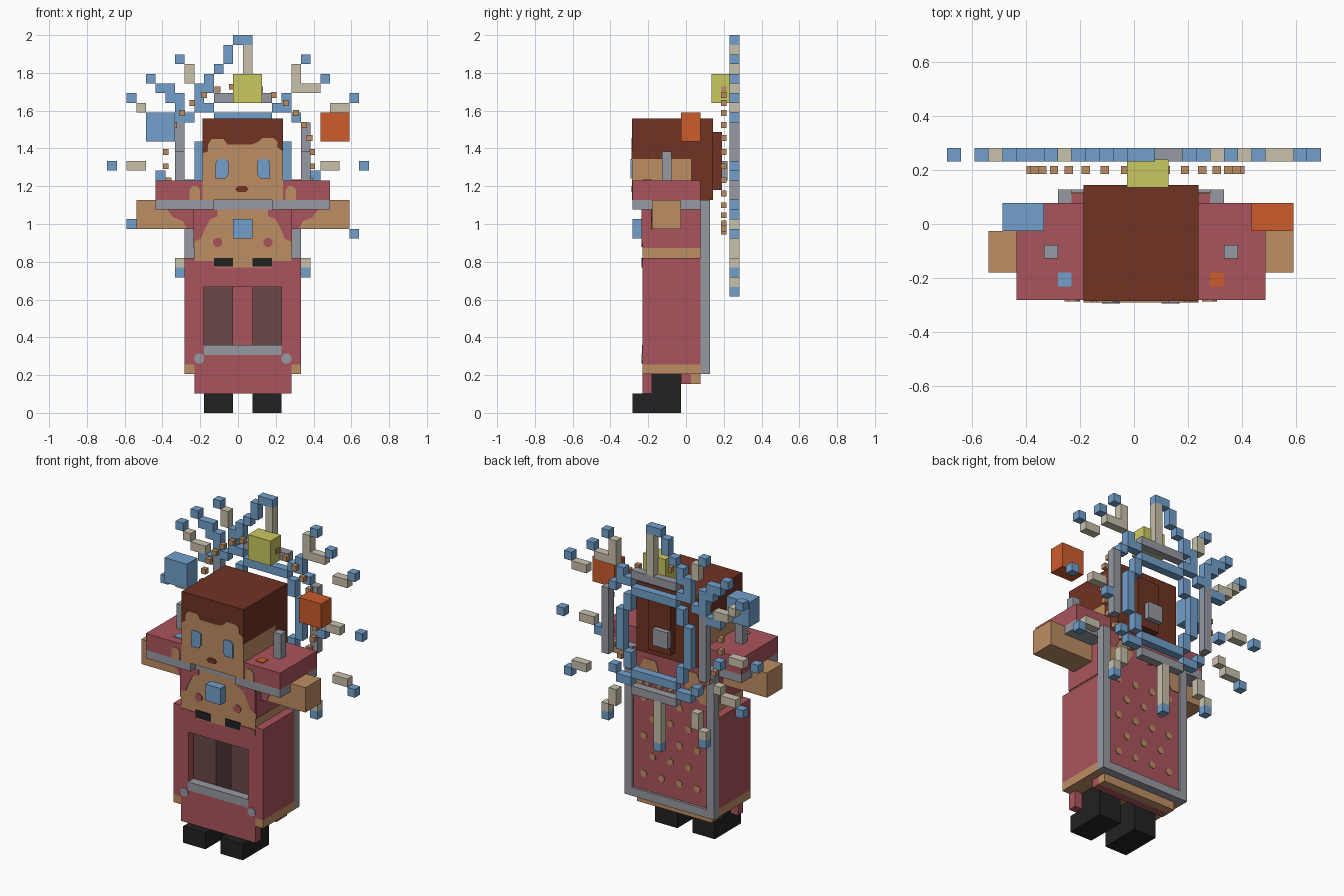
import bpy, math

if "Cube" in bpy.data.objects:
    bpy.data.objects.remove(bpy.data.objects["Cube"])

U = 2 / 39  # edge of one voxel


def lin(c):
    c /= 255
    return c / 12.92 if c <= 0.04045 else ((c + 0.055) / 1.055) ** 2.4


def colour(name, r, g, b):
    m = bpy.data.materials.new(name)
    m.diffuse_color = (lin(r), lin(g), lin(b), 1)
    m.use_nodes = True
    m.node_tree.nodes["Principled BSDF"].inputs["Base Color"].default_value = m.diffuse_color
    return m


RED = colour("robe red", 170, 85, 93)
TAN = colour("tan skin", 190, 142, 99)
BROWN = colour("hair brown", 112, 51, 34)
GREY = colour("steel grey", 151, 154, 162)
BLUE = colour("sky blue", 115, 160, 204)
BEIGE = colour("pale beige", 200, 193, 172)
YELLOW = colour("yellow", 202, 201, 97)
ORANGE = colour("orange", 204, 92, 44)
BLACK = colour("boot black", 34, 34, 34)
DARK = colour("trouser brown", 107, 72, 71)


def make(name, mat, verts, faces):
    me = bpy.data.meshes.new(name)
    me.from_pydata([((x + 0.5) * U, (y - 0.5) * U, z * U) for x, y, z in verts], [], faces)
    me.materials.append(mat)
    ob = bpy.data.objects.new(name, me)
    bpy.context.collection.objects.link(ob)


def boxes(name, mat, items, mirror=False):
    """Boxes in voxel units as (x0, x1, y0, y1, z0, z1)."""
    if mirror:
        items = items + [(-b, -a, *rest) for a, b, *rest in items]
    verts, faces = [], []
    for a, b, c, d, e, f in items:
        n = len(verts)
        verts += [(x, y, z) for z in (e, f) for x, y in ((a, c), (b, c), (b, d), (a, d))]
        faces += [tuple(n + i for i in q) for q in
                  ((3, 2, 1, 0), (4, 5, 6, 7), (0, 1, 5, 4), (1, 2, 6, 5), (2, 3, 7, 6), (3, 0, 4, 7))]
    make(name, mat, verts, faces)


def plates(name, mat, polys, y, t, mirror=False):
    """Thin flat shapes in the xz plane, from y to y + t."""
    if mirror:
        polys = polys + [[(-x, z) for x, z in p] for p in polys]
    verts, faces = [], []
    for p in polys:
        area = sum(p[i - 1][0] * p[i][1] - p[i][0] * p[i - 1][1] for i in range(len(p)))
        p = p if area > 0 else p[::-1]
        n, k = len(verts), len(p)
        verts += [(x, y, z) for x, z in p] + [(x, y + t, z) for x, z in p]
        faces += [tuple(range(n, n + k)), tuple(range(n + 2 * k - 1, n + k - 1, -1))]
        faces += [(n + i, n + k + i, n + k + (i + 1) % k, n + (i + 1) % k) for i in range(k)]
    make(name, mat, verts, faces)


def dot(x, z, r=0.5):
    return [(x + r * math.cos(a * math.pi / 4 + math.pi / 8),
             z + r * math.sin(a * math.pi / 4 + math.pi / 8)) for a in range(8)]


T = 0.1  # painted plate thickness in voxels

# Boots and legs
boxes("boots", BLACK, [(-4, -1, -5, 0, 0, 2), (-4, -1, -3, 0, 2, 4)], True)
boxes("legs", DARK, [(-4, -1, -3, 0, 4, 15)], True)

# Robe shell with front opening
boxes("robe_sides", RED, [(-6, -5, -4, 2, 5, 16), (-5, -4, -4, -3, 6, 13)], True)
boxes("robe_front", RED, [(-5, 5, -4, -3, 13, 15)])
boxes("robe_back", RED, [(-5, 5, 1, 2, 5, 15), (-5, 5, 0, 1, 3, 4)])
boxes("apron", RED, [(-5, 5, -4, -3, 2, 6)])
boxes("apron_band", GREY, [(-4, 4, -4.05, -3, 6, 7)])
plates("apron_band_ends", GREY, [dot(-4.5, 5.6, 0.55)], -4.08, 0.08, True)
boxes("robe_hem", TAN, [(-6, -5, -4, 2, 4, 5), (5, 6, -4, 2, 4, 5),
                        (-5, 5, -3, 2, 4, 5), (-5, 5, 1, 2, 3, 4)])

# Torso
boxes("torso", TAN, [(-5, 5, -4, 2, 15, 21)])
boxes("torso_sides", RED, [(-5 - T, -5, -4, 2, 17, 21)], True)
plates("lapels", RED, [[(-5, 21), (-2.6, 21), (-2.6, 20.3), (-3.4, 20), (-4, 18.8), (-4.3, 18), (-5, 17.7)],
                       dot(-2.6, 17.6), [(-5, 15), (-3, 15), (-3, 15.7), (-5, 15.7)]], -4 - T, T, True)
boxes("belt_pouches", BLACK, [(-3, -1, -4 - T, -4, 15.1, 16)], True)
boxes("pendant", BLUE, [(-1, 1, -5, -4, 18, 20)])

# Arms and shoulders
boxes("arms", TAN, [(-11, -5, -3, 0, 19, 22)], True)
plates("sleeves", RED, [[(-7.8, 21), (-5, 21), (-5, 19), (-5.8, 19), (-6.2, 19.8), (-7.2, 20.2)]],
       -3 - T, T, True)
boxes("shoulders", RED, [(-9, -3, -5, 2, 22, 24)], True)
boxes("shoulder_bands", GREY, [(-9, -3, -5, 2, 21, 22)], True)
boxes("collar", GREY, [(-3, 3, -4.1, 2, 21, 22)])
boxes("shoulder_spikes", GREY, [(-7, -6, -2, -1, 24, 27)], True)
plates("shoulder_spots", TAN, [[(-5.5, 22), (-4.4, 22), (-4.4, 23), (-4.7, 23.4), (-5.2, 23.4), (-5.5, 23)]],
       -5 - T, T, True)
boxes("left_shoulder_gem", BLUE, [(-6, -5, -4, -3, 24, 24 + T)])
boxes("right_shoulder_gem", ORANGE, [(5, 6, -4, -3, 24, 24 + T)])

# Head and hair
H = 4.15
boxes("face", TAN, [(-H, H, -5.05, 1, 22, 26.2)])
boxes("hair", BROWN, [(-H, H, -5.05, 3.3, 26.2, 30.4), (-H, H, 1, 3.3, 22, 26.2)])
boxes("hair_bun", BROWN, [(-1, 2, 3.3, 4.2, 23, 29)])
boxes("bun_clasp", GREY, [(-1, 1, 4.2, 4.8, 24, 26)])
plates("forehead", TAN, [[(-H, 26.1), (H, 26.1), (H, 27), (3.6, 27.4), (3.6, 28), (3.1, 28.4), (2, 28.4),
                          (1.6, 28), (0.9, 27.7), (-1.6, 27.7), (-2, 28.3), (-3.2, 28.3), (-3.6, 27.7),
                          (-3.6, 27), (-H, 26.8)]], -5.05 - T, T)
plates("eyes", BLUE, [[(-2.8, 24.2), (-1.8, 24.2), (-1.5, 24.6), (-1.5, 26), (-1.8, 26.2),
                       (-2.6, 26.2), (-2.8, 25.8)]], -5.25, 0.18, True)
plates("mouth", BROWN, [[(-0.5, 22.8), (0.3, 22.8), (0.6, 23.1), (0.3, 23.4), (-0.5, 23.4), (-0.8, 23.1)]],
       -5.05 - T, T)

# Cape with spotted panel and metal frame
boxes("cape_panel", RED, [(-5, 5, 2, 2.7, 5, 22)])
boxes("cape_frame_sides", GREY, [(-6, -5, 2, 3, 4, 22)], True)
boxes("cape_frame_bottom", GREY, [(-5, 5, 2, 3, 4, 5)])
spots = [dot(-3.6 + 2.4 * c + (r % 2) * 1.2, 7 + 2.3 * r, 0.42)
         for r in range(5) for c in range(4 - r % 2)]
plates("cape_spots", TAN, spots, 2.7, T)
plates("cape_patches", TAN, [[(-5, 17.5), (-4, 17.5), (-3.4, 18.5), (-2.2, 18.8), (-1.6, 20), (-2, 21),
                              (-3.5, 21), (-4, 20), (-5, 19.6)]], 2.7, T, True)

# Floating cubes
boxes("blue_cube", BLUE, [(-10, -7, 0, 2, 28, 31)])
boxes("orange_cube", ORANGE, [(8, 11, 0, 2, 28, 31)])
boxes("yellow_cube", YELLOW, [(-1, 2, 3.15, 5.15, 32, 35)])


# Sunburst behind the head
def flat(cells):
    return [(a, b, 5, 6, c, d) for a, b, c, d in cells]


boxes("halo_ring", GREY, flat([(-7, -6, 22, 30), (6, 7, 22, 30), (-3, 3, 32, 33), (-3, 3, 18, 19)]))
boxes("halo_ring_corners", BLUE, flat([(-6, -5, 30, 31), (-5, -3, 31, 32),
                                       (-6, -5, 20, 21), (-5, -3, 19, 20)]), True)
boxes("inner_ring_sides", BLUE, flat([(-5, -4, 23, 28), (-4, -3, 28, 30), (-4, -3, 21, 23)]), True)
boxes("inner_ring_bars", BLUE, flat([(-3, 3, 30, 31), (-3, 3, 20, 21)]))
boxes("ray_tips", BLUE, flat([
    (-1, 1, 38, 39), (-2, -1, 36, 38), (-3, -2, 35, 36), (-4, -3, 33, 35),
    (-7, -6, 36, 37), (-5, -4, 32, 34), (-10, -9, 34, 35), (-9, -7, 33, 34), (-8, -6, 32, 33),
    (-12, -11, 32, 33), (-9, -6, 29, 30), (-7, -6, 30, 32), (-14, -13, 25, 26), (-9, -8, 24, 25),
    (-12, -11, 19, 20), (-7, -6, 14, 15), (6, 7, 36, 37), (8, 9, 34, 35), (11, 12, 32, 33),
    (12, 13, 25, 26), (7, 8, 24, 25), (11, 12, 18, 19), (6, 7, 14, 15), (-1, 0, 12, 13),
    (4, 5, 32, 33)]))
boxes("ray_stems", BEIGE, flat([
    (0, 1, 33, 38), (-6, -5, 34, 36), (-11, -10, 31, 32), (-10, -8, 30, 31), (-12, -10, 25, 26),
    (-11, -9, 20, 21), (-9, -8, 21, 22), (-7, -6, 15, 16), (-6, -5, 16, 18), (-1, 0, 13, 18),
    (5, 6, 33, 36), (6, 8, 33, 34), (9, 11, 31, 32), (8, 10, 25, 26), (9, 11, 19, 20),
    (6, 7, 15, 16), (5, 6, 16, 18)]))

# Small beads circling in front of the sunburst
beads = []
for i in range(32):
    a = math.tau * (i + 0.5) / 32
    x, z = -0.4 + 7.6 * math.cos(a), 26.2 + 7.5 * math.sin(a)
    beads.append((x - 0.3, x + 0.3, 4.1, 4.7, z - 0.3, z + 0.3))
boxes("beads", TAN, beads)
